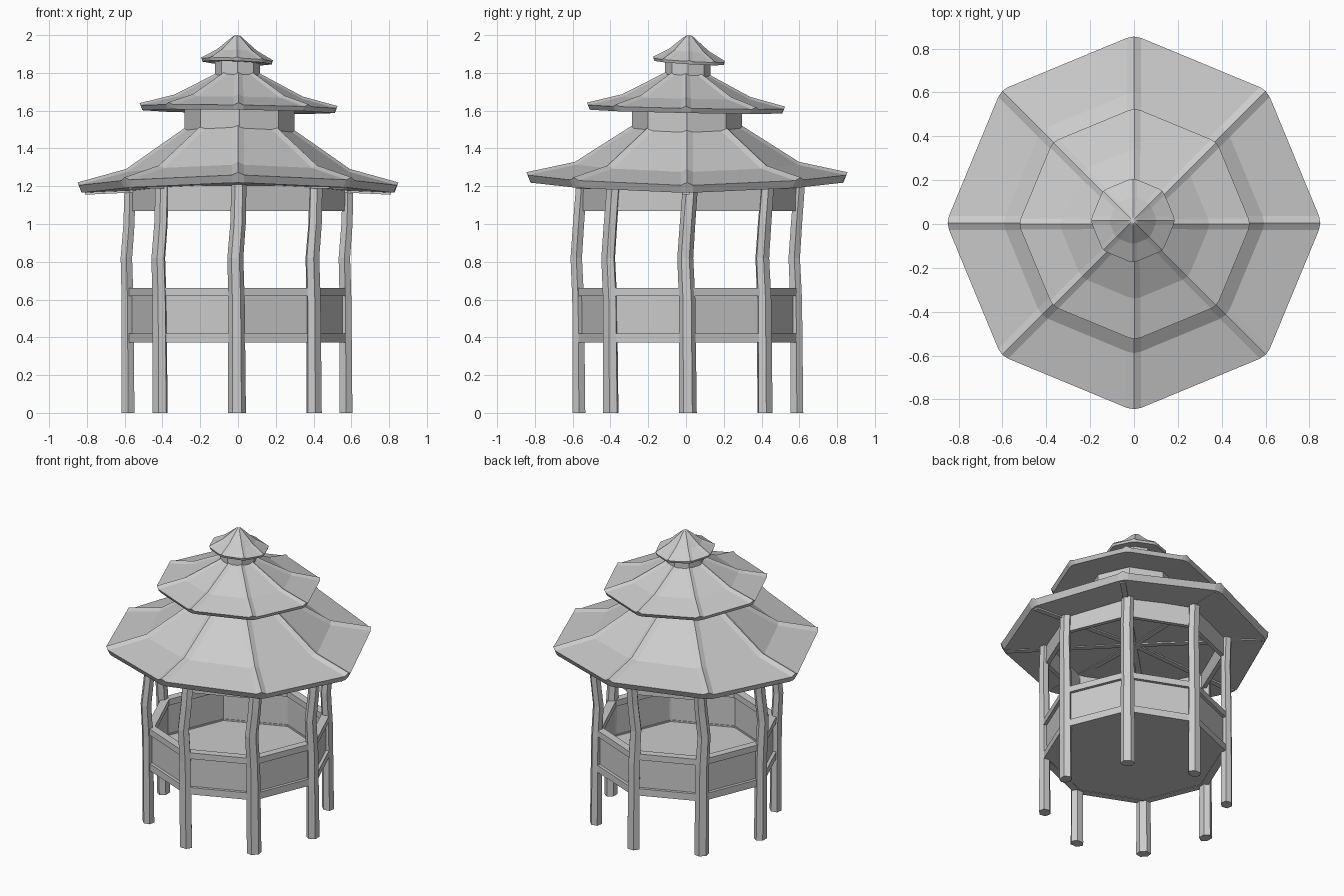
import bpy, bmesh
from math import sin, cos, pi, sqrt
from mathutils import Vector

if "Cube" in bpy.data.objects:
    bpy.data.objects.remove(bpy.data.objects["Cube"])


def loft(name, rings, caps=True):
    """Skin a stack of equally long point rings; optional end caps."""
    bm = bmesh.new()
    rows = [[bm.verts.new(p) for p in ring] for ring in rings]
    n = len(rows[0])
    pairs = list(zip(rows, rows[1:]))
    if caps:
        bm.faces.new(rows[0])
        bm.faces.new(rows[-1])
    else:
        pairs.append((rows[-1], rows[0]))
    for a, b in pairs:
        for i in range(n):
            j = (i + 1) % n
            bm.faces.new((a[i], a[j], b[j], b[i]))
    bmesh.ops.recalc_face_normals(bm, faces=bm.faces)
    mesh = bpy.data.meshes.new(name)
    bm.to_mesh(mesh)
    bm.free()
    obj = bpy.data.objects.new(name, mesh)
    bpy.context.collection.objects.link(obj)
    return obj


def octagon(r, z, c=(0, 0)):
    return [(c[0] + r * cos(k * pi / 4), c[1] + r * sin(k * pi / 4), z) for k in range(8)]


def band(name, r_out, r_in, z0, z1, c):
    """Closed octagonal hoop with a rectangular section."""
    loft(name, [octagon(r, z, c) for r, z in
                ((r_out, z0), (r_out, z1), (r_in, z1), (r_in, z0))], caps=False)


def roof_ring(r, z, c, saddle, tilt, fold, lift):
    """Octagon whose corners carry a narrow raised fold (24 points)."""
    corner = [Vector((cos(k * pi / 4), sin(k * pi / 4))) * r for k in range(8)]
    w = min(fold, r * 0.2)
    pts = []
    for k in range(8):
        p = corner[k]
        sides = [(p + (corner[k - 1] - p).normalized() * w, 0),
                 (p * (1 - 0.2 * w / r), lift * w / fold),
                 (p + (corner[(k + 1) % 8] - p).normalized() * w, 0)]
        for q, up in sides:
            # saddle warp: lower along x, higher along y
            warp = -saddle * (q.x ** 2 - q.y ** 2) / max(q.length, 1e-4)
            pts.append((c[0] + q.x, c[1] + q.y,
                        z + up + warp + tilt[0] * q.x + tilt[1] * q.y))
    return pts


def roof(name, profile, c, saddle=0.0, tilt=(0, 0), fold=0.035, lift=0.015):
    loft(name, [roof_ring(r, z, c, saddle, tilt, fold, lift if i > 1 else 0)
                for i, (r, z) in enumerate(profile)])


# posts: six-sided, all sharing the same gentle bend
bend = [(0, -0.005, 0.01), (0.6, -0.008, 0.006), (0.82, -0.014, -0.004),
        (1.0, 0.0, 0.008), (1.21, 0.005, 0.024)]
for k in range(8):
    a = k * pi / 4
    rad, tan = Vector((cos(a), sin(a))), Vector((-sin(a), cos(a)))
    rings = []
    for z, dx, dy in bend:
        s = 1 - 0.15 * z / 1.2
        ctr = rad * 0.577 + Vector((dx, dy))
        ring = []
        for i in range(6):
            t = i * pi / 3
            q = ctr + tan * (0.047 * s * cos(t)) + rad * (0.039 * s * sin(t))
            ring.append((q.x, q.y, z))
        rings.append(ring)
    loft(f"post_{k + 1}", rings)

# floor, parapet and rails
mid = (-0.002, 0.008)
loft("floor", [octagon(0.562, 0.375, mid), octagon(0.562, 0.41, mid)])
band("parapet_panels", 0.57, 0.545, 0.38, 0.64, mid)
band("lower_rail", 0.592, 0.54, 0.372, 0.42, mid)
band("upper_rail", 0.592, 0.535, 0.62, 0.662, mid)

# beam band under the eaves
band("top_beam", 0.575, 0.545, 1.07, 1.205, (0.004, 0.018))

# three stacked roofs: ceiling, eave lip, flared slope
roof("lower_roof", [(0.02, 1.2), (0.835, 1.192), (0.857, 1.232), (0.6, 1.295),
                    (0.27, 1.515), (0.02, 1.53)], (0, 0.005), saddle=0.032)
roof("middle_roof", [(0.02, 1.61), (0.515, 1.595), (0.53, 1.62), (0.345, 1.668),
                     (0.115, 1.79), (0.02, 1.80)], (0.003, 0.0),
     tilt=(-0.015, -0.02), fold=0.028, lift=0.012)
roof("top_roof", [(0.015, 1.855), (0.188, 1.853), (0.194, 1.868), (0.11, 1.915),
                  (0.022, 1.992), (0.012, 1.997)], (-0.005, 0.016),
     tilt=(-0.04, -0.06), fold=0.02, lift=0.006)

# necks between the roofs
loft("lower_neck", [octagon(0.292, 1.46, (0.008, 0.005)), octagon(0.292, 1.62, (0.008, 0.005))])
loft("upper_neck", [octagon(0.12, 1.75, (-0.003, 0.01)), octagon(0.12, 1.865, (-0.003, 0.01))])

# rafters radiating across the ceiling
for k in range(8):
    a = k * pi / 4
    rad, tan = Vector((cos(a), sin(a))), Vector((-sin(a), cos(a)))
    rings = []
    for r, z in ((0.01, 1.2), (0.81, 1.194 - 0.031 * cos(2 * a))):
        rings.append([(*(rad * r + tan * u), z + h) for u, h in
                      ((-0.018, 0.012), (-0.018, -0.008), (0.018, -0.008), (0.018, 0.012))])
    loft(f"rafter_{k + 1}", rings)
